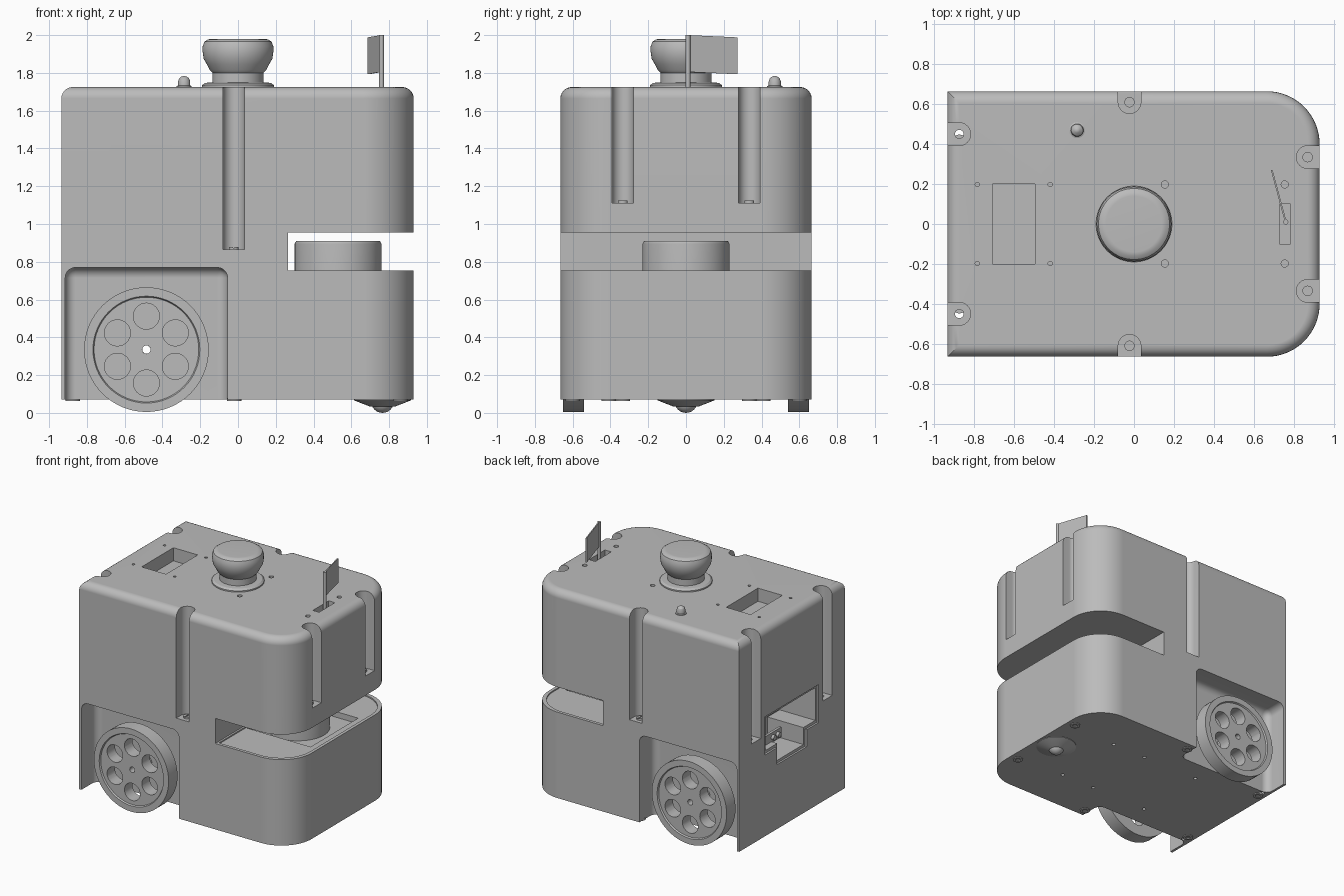
import bpy, bmesh
from math import pi, cos, sin
from mathutils import Matrix, Vector

cube = bpy.data.objects.get("Cube")
if cube:
    bpy.data.objects.remove(cube, do_unlink=True)

grey = bpy.data.materials.new("plain grey")
grey.use_nodes = True
grey.diffuse_color = (0.5, 0.5, 0.5, 1)
grey.node_tree.nodes["Principled BSDF"].inputs["Base Color"].default_value = (0.5, 0.5, 0.5, 1)


def make(name, bm):
    bmesh.ops.recalc_face_normals(bm, faces=bm.faces)
    mesh = bpy.data.meshes.new(name)
    bm.to_mesh(mesh)
    bm.free()
    mesh.materials.append(grey)
    ob = bpy.data.objects.new(name, mesh)
    bpy.context.scene.collection.objects.link(ob)
    return ob


def box_bm(x, y, z):
    bm = bmesh.new()
    lo, hi = Vector((x[0], y[0], z[0])), Vector((x[1], y[1], z[1]))
    bmesh.ops.create_cube(bm, size=1, matrix=Matrix.Translation((lo + hi) / 2)
                          @ Matrix.Diagonal((*(hi - lo), 1)))
    return bm


def box(name, x, y, z):
    return make(name, box_bm(x, y, z))


def prism_bm(points, z0, z1):
    bm = bmesh.new()
    face = bm.faces.new([bm.verts.new((x, y, z0)) for x, y in points])
    new = bmesh.ops.extrude_face_region(bm, geom=[face])["geom"]
    bmesh.ops.translate(bm, vec=(0, 0, z1 - z0),
                        verts=[v for v in new if isinstance(v, bmesh.types.BMVert)])
    return bm


def rod(name, center, radius, length, axis="Z", sides=32):
    bm = bmesh.new()
    turn = Matrix.Rotation(pi / 2, 4, "X" if axis == "Y" else "Y") if axis != "Z" else Matrix()
    bmesh.ops.create_cone(bm, cap_ends=True, segments=sides, radius1=radius, radius2=radius,
                          depth=length, matrix=Matrix.Translation(center) @ turn)
    return make(name, bm)


def lathe(name, profile, center, axis="Z", sides=48, closed=False):
    """Spin (radius, height) points around the axis through center."""
    bm = bmesh.new()
    place = (lambda r, h: (r, h, 0)) if axis == "Y" else (lambda r, h: (r, 0, h))
    verts = [bm.verts.new(place(r, h)) for r, h in profile]
    edges = [bm.edges.new(p) for p in zip(verts, verts[1:])]
    if closed:
        edges.append(bm.edges.new((verts[-1], verts[0])))
    bmesh.ops.spin(bm, geom=verts + edges, cent=(0, 0, 0), angle=2 * pi, steps=sides,
                   axis=(0, 1, 0) if axis == "Y" else (0, 0, 1), use_merge=True)
    bmesh.ops.remove_doubles(bm, verts=bm.verts, dist=0.0005)
    bmesh.ops.translate(bm, verts=bm.verts, vec=center)
    return make(name, bm)


def cut(target, cutters):
    for c in cutters:
        c.hide_render = True
        mod = target.modifiers.new("cut", "BOOLEAN")
        mod.operation, mod.solver, mod.object = "DIFFERENCE", "EXACT", c
    bpy.context.view_layer.update()
    deps = bpy.context.evaluated_depsgraph_get()
    mesh = bpy.data.meshes.new_from_object(target.evaluated_get(deps))
    target.modifiers.clear()
    target.data = mesh
    for c in cutters:
        bpy.data.objects.remove(c, do_unlink=True)


# Body: square at the back, round front corners, rounded top edge
BACK, FRONT, SIDE, TOP, BASE, R = -0.935, 0.93, 0.665, 1.725, 0.07, 0.265
arc = [(FRONT - R + R * sin(i * pi / 32), -SIDE + R - R * cos(i * pi / 32)) for i in range(17)]
outline = [(BACK, -SIDE)] + arc + [(x, -y) for x, y in reversed(arc)] + [(BACK, SIDE)]
bm = prism_bm(outline, BASE, TOP)
rim = [e for e in bm.edges if all(v.co.z > TOP - 0.01 for v in e.verts)]
bmesh.ops.bevel(bm, geom=rim, offset=0.06, segments=6, profile=0.5, affect="EDGES")
body = make("body_shell", bm)
cutters = []

# Sensor slot with its shallow floor tray
cutters.append(box("slot_cutter", (0.265, 1.2), (-1, 1), (0.755, 0.955)))
tray = [(max(x * 0.973, 0.28), y * 0.962) for x, y in outline]
cutters.append(make("tray_cutter", prism_bm(tray[1:-1] and [(0.28, -0.64)] + tray[1:-1] + [(0.28, 0.64)],
                                            0.745, 0.8)))
cutters.append(box("pocket_cutter", (0.29, 0.85), (-0.3, 0.3), (0.7, 0.8)))

# Wheel arches
for s in (-1, 1):
    bm = box_bm((-0.915, -0.055), sorted((s * 0.475, s * 0.9)), (-0.2, 0.77))
    soft = []
    for e in bm.edges:
        mid = (e.verts[0].co + e.verts[1].co) / 2
        if mid.z > -0.1 and abs(mid.y) < 0.8:
            soft.append(e)
    bmesh.ops.bevel(bm, geom=soft, offset=0.055, segments=5, profile=0.5, affect="EDGES")
    cutters.append(make("arch_cutter", bm))
cutters.append(rod("axle_cutter", (-0.485, 0, 0.335), 0.022, 3, "Y", 16))


# Screw channels, open towards the given angle
def channel(x, y, angle, z0):
    r = 0.057
    pts = [(r * cos(a), r * sin(a)) for a in (pi / 2 + i * pi / 12 for i in range(13))]
    pts += [(0.3, -r), (0.3, r)]
    turned = [(x + u * cos(angle) - v * sin(angle), y + u * sin(angle) + v * cos(angle))
              for u, v in pts]
    return make("channel_cutter", prism_bm(turned, z0, 2.2))


screws = []
for s in (-1, 1):
    cutters += [channel(-0.0225, s * 0.61, s * pi / 2, 0.865),
                channel(0.87, s * 0.335, 0, 1.11),
                channel(-0.875, s * 0.45, pi, 0.87),
                rod("bore_cutter", (-0.875, s * 0.45, 0.8), 0.022, 3, sides=16)]
    screws += [(-0.0225, s * 0.61, 0.865), (0.87, s * 0.335, 1.11)]

# Lid openings: display window, flag slot, small holes
cutters.append(box("display_cutter", (-0.71, -0.495), (-0.2, 0.2), (1.62, 2)))
cutters.append(box("flag_slot_cutter", (0.73, 0.785), (-0.1, 0.1), (1.64, 2)))
for x, r in ((-0.785, 0.011), (-0.42, 0.011), (0.155, 0.018), (0.755, 0.018)):
    for y in (-0.198, 0.198):
        cutters.append(rod("lid_hole_cutter", (x, y, TOP), r, 0.1, sides=16))

# T-shaped service opening in the back, with a thin stepped border
for grow, depth in ((0.022, 0.015), (0, 0.33)):
    for w, z0, z1 in ((0.315, 0.74, 1.0), (0.165, 0.605, 0.9)):
        cutters.append(box("service_cutter", (-1.2, BACK + depth), (-w - grow, w + grow),
                           (z0 - grow, z1 + grow)))

# Holes in the underside
for x in (-0.35, 0.15, 0.45):
    for y in (-0.3, 0.3):
        cutters.append(rod("base_hole_cutter", (x, y, BASE), 0.014, 0.08, sides=12))
cut(body, cutters)

for x, y, z in screws:
    head = rod("channel_screw", (x, y, z + 0.006), 0.026, 0.016, sides=20)
    cut(head, [box("slit_cutter", (x - 0.004, x + 0.004), (y - 0.05, y + 0.05), (z + 0.008, z + 0.1))])

# Screw heads under the base
for s in (-1, 1):
    for x, y in ((-0.02, 0.6), (0.86, 0.335), (-0.875, 0.41)):
        lathe("base_screw", [(0.018, 0.08), (0.018, 0.064), (0.038, 0.064), (0.038, 0.08)],
              (x, s * y, 0), sides=20, closed=True)

# Connector panel inside the service opening
box("connector_panel", (-0.87, -0.85), (0.04, 0.3), (0.73, 0.81))
for y in (0.09, 0.15):
    rod("connector", (-0.877, y, 0.77), 0.02, 0.03, "X", 16)

# Wheels with six round openings
for s in (-1, 1):
    profile = [(0.022, 0.46), (0.022, 0.64), (0.277, 0.64), (0.283, 0.652), (0.33, 0.652),
               (0.33, 0.54), (0.06, 0.54), (0.06, 0.46)]
    wheel = lathe("wheel", [(r, s * h) for r, h in profile], (-0.485, 0, 0.335), "Y", 64, True)
    cut(wheel, [rod("spoke_cutter", (-0.485 + 0.177 * cos(a), s * 0.6, 0.335 + 0.177 * sin(a)),
                    0.069, 0.3, "Y") for a in (pi / 2 + i * pi / 3 for i in range(6))])

# Ball caster
lathe("caster_housing", [(0, 0.08), (0.15, 0.08), (0.15, 0.066), (0.065, 0.033), (0, 0.033)],
      (0.765, 0, 0))
lathe("caster_ball", [(0.06 * cos(a), 0.06 + 0.06 * sin(a)) for a in
                      (-pi / 2 + i * pi / 12 for i in range(13))], (0.765, 0, 0))

# Round scanner in the slot
lathe("scanner", [(0, 0.69), (0.23, 0.69), (0.23, 0.895), (0.222, 0.91), (0, 0.91)],
      (0.53, 0, 0), sides=64)

# Mushroom stop button
lathe("stop_button", [(0, 1.715), (0.19, 1.715), (0.19, 1.735), (0.175, 1.747), (0.135, 1.75),
                      (0.135, 1.8), (0.15, 1.815), (0.165, 1.845), (0.182, 1.875), (0.187, 1.91),
                      (0.187, 1.94), (0.178, 1.965), (0.16, 1.977), (0.14, 1.98), (0, 1.98)],
      (0, 0, 0), sides=64)

# Indicator lamp
lathe("indicator_lamp", [(0, 1.715), (0.04, 1.715), (0.04, 1.73), (0.032, 1.733), (0.032, 1.755),
                         (0.026, 1.771), (0.014, 1.781), (0, 1.784)], (-0.285, 0.47, 0), sides=32)

# Flag on its pole
rod("flag_pole", (0.76, 0.01, 1.82), 0.013, 0.36, sides=16)
bm = prism_bm([(0.756, 0.01), (0.764, 0.012), (0.694, 0.272), (0.686, 0.27)], 1.805, 2.0)
for v in bm.verts:
    if v.co.y > 0.1:
        v.co.z -= 0.012
make("flag", bm)

# Smooth curved faces, keep real edges crisp
bpy.ops.object.select_all(action="DESELECT")
for ob in bpy.context.scene.objects:
    if ob.type == "MESH":
        ob.select_set(True)
        bpy.context.view_layer.objects.active = ob
bpy.ops.object.shade_smooth_by_angle(angle=0.5)
for ob in bpy.context.selected_objects:
    ob.modifiers.new("even_shading", "WEIGHTED_NORMAL").keep_sharp = True
